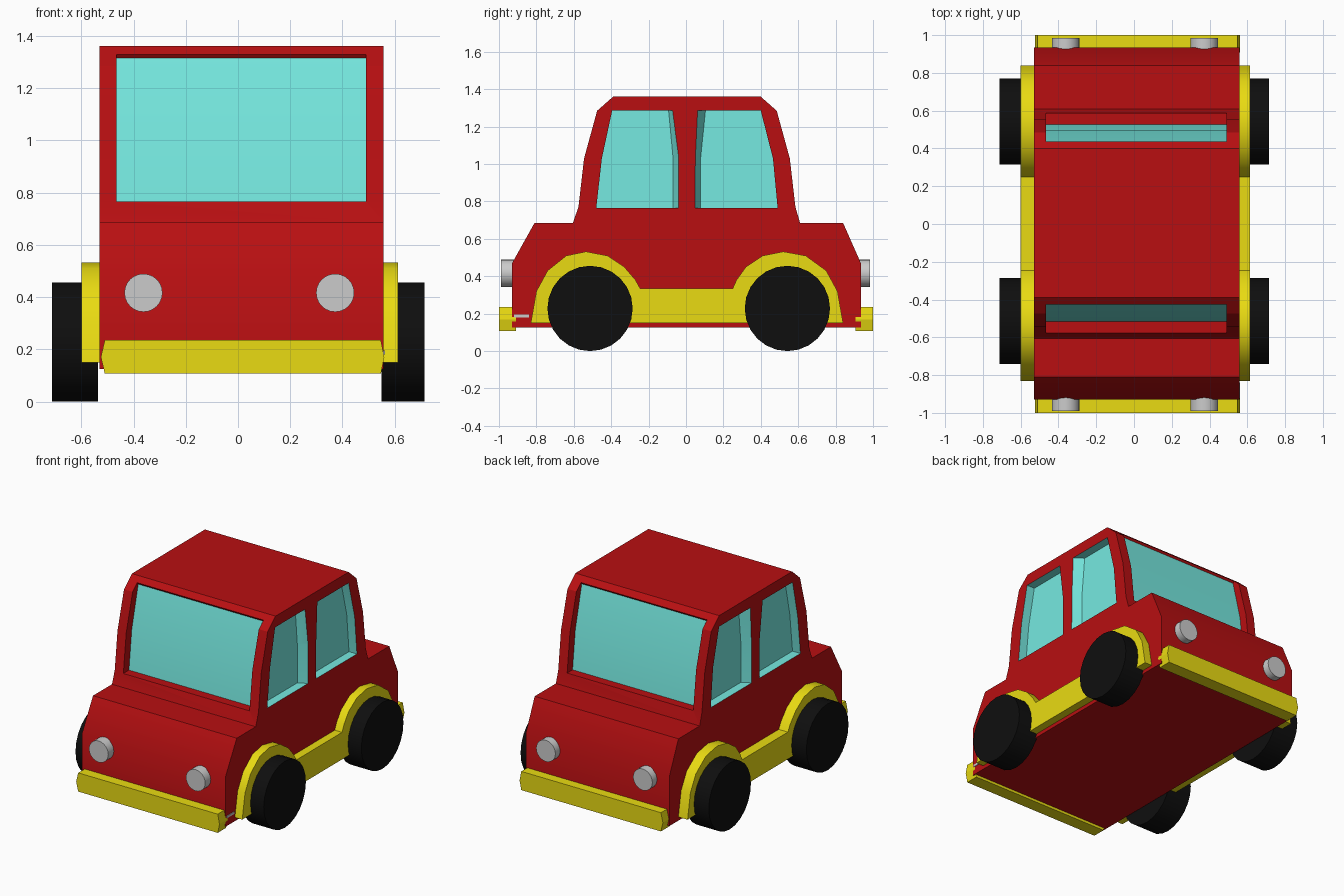
import bpy, bmesh, math

if "Cube" in bpy.data.objects:
    bpy.data.objects.remove(bpy.data.objects["Cube"])

CX = 0.0135                       # body mid plane
HALF = 0.544                      # body half width


def material(name, rgb):
    m = bpy.data.materials.new(name)
    m.diffuse_color = (*rgb, 1)
    m.use_nodes = True
    m.node_tree.nodes["Principled BSDF"].inputs["Base Color"].default_value = m.diffuse_color
    return m


RED = material("red_paint", (0.48, 0.0048, 0.0058))
YELLOW = material("yellow_trim", (0.82, 0.71, 0.006))
TEAL = material("teal_glass", (0.182, 0.82, 0.75))
BLACK = material("black_rubber", (0.0045, 0.0045, 0.0045))


def prism(bm, a, b, wall=0, cap=0):
    """Solid between two matching loops of 3D points."""
    va, vb = [bm.verts.new(p) for p in a], [bm.verts.new(p) for p in b]
    n = len(a)
    faces = [bm.faces.new((va[i], va[(i + 1) % n], vb[(i + 1) % n], vb[i])) for i in range(n)]
    caps = [bm.faces.new(va[::-1]), bm.faces.new(vb)]
    for f in faces:
        f.material_index = wall
    for f in caps:
        f.material_index = cap
    return faces


def finish(name, bm, *mats):
    bmesh.ops.recalc_face_normals(bm, faces=bm.faces)
    me = bpy.data.meshes.new(name)
    bm.to_mesh(me)
    bm.free()
    ob = bpy.data.objects.new(name, me)
    bpy.context.collection.objects.link(ob)
    for m in mats:
        me.materials.append(m)
    return ob


def smooth(ob, angle=31):
    bpy.ops.object.select_all(action='DESELECT')
    ob.select_set(True)
    bpy.context.view_layer.objects.active = ob
    bpy.ops.object.shade_smooth_by_angle(angle=math.radians(angle))


def at_x(x, pts):
    return [(x, y, z) for y, z in pts]


def slab(name, x0, x1, pts, *mats):
    bm = bmesh.new()
    prism(bm, at_x(x0, pts), at_x(x1, pts))
    return finish(name, bm, *mats)


def cylinder(name, loc, r, depth, axis, mat=None, sides=24):
    rot = (0, math.pi / 2, 0) if axis == 'X' else (math.pi / 2, 0, 0)
    bpy.ops.mesh.primitive_cylinder_add(vertices=sides, radius=r, depth=depth, location=loc, rotation=rot)
    ob = bpy.context.object
    ob.name = name
    if mat:
        ob.data.materials.append(mat)
    smooth(ob)
    return ob


# Body shell from its side profile
profile = [(-.93, .125), (-.93, .47), (-.81, .685), (-.605, .685), (-.575, .77), (-.545, 1.03),
           (-.475, 1.285), (-.39, 1.36), (.40, 1.36), (.485, 1.285), (.555, 1.03), (.585, .77),
           (.61, .685), (.84, .685), (.935, .47), (.935, .125)]
body = slab("car_body", CX - HALF, CX + HALF, profile, RED, TEAL)

# Window recesses: cutter faces carry the glass colour into the body
bm = bmesh.new()
screen = [(-.75, .765), (-.515, .765), (-.485, 1.03), (-.415, 1.315), (-.43, 1.335), (-.75, 1.335)]
for s, shift in ((1, 0), (-1, .012)):
    pts = [(s * y + shift, z) for y, z in screen]
    walls = prism(bm, at_x(-.465, pts), at_x(.49, pts))
    walls[1].material_index = walls[2].material_index = 1
# side windows: (y, z, inward y shift of the glass at the middle pillar)
front_window = [(-.48, .765, 0), (-.037, .765, -.032), (-.037, 1.03, -.032), (-.07, 1.285, -.023),
                (-.395, 1.285, 0), (-.45, 1.03, 0)]
rear_window = [(.045, .765, .033), (.49, .765, 0), (.465, 1.03, 0), (.40, 1.285, 0),
               (.06, 1.285, .044), (.048, 1.03, .03)]
for window in (front_window, rear_window):
    for s in (1, -1):
        outer = [(CX + s * (HALF + .004), y, z) for y, z, d in window]
        inner = [(CX + s * (HALF - .06), y + d, z) for y, z, d in window]
        prism(bm, outer, inner, 1, 1)
cutter = finish("window_cutter", bm, RED, TEAL)
cutter.hide_render = True
mod = body.modifiers.new("windows", 'BOOLEAN')
mod.operation, mod.solver, mod.object = 'DIFFERENCE', 'EXACT', cutter
bpy.context.view_layer.objects.active = body
bpy.ops.object.modifier_apply(modifier=mod.name)
bpy.data.objects.remove(cutter)
smooth(body)

# Fenders with running board
fender = [(-.83, .15), (-.80, .32), (-.74, .43), (-.64, .51), (-.535, .532), (-.42, .51), (-.33, .45),
          (-.27, .38), (-.245, .335), (.25, .335), (.27, .38), (.32, .45), (.41, .51), (.52, .532),
          (.64, .51), (.75, .43), (.81, .32), (.84, .15)]
smooth(slab("right_fender", .54, .613, fender, YELLOW))
smooth(slab("left_fender", -.52, -.60, fender, YELLOW))

# Wheels
for end, y in (("front", -.513), ("rear", .542)):
    cylinder(end + "_right_wheel", (.631, y, .228), .228, .165, 'X', BLACK)
    cylinder(end + "_left_wheel", (-.624, y, .228), .228, .175, 'X', BLACK)

# Bumpers with pointed ends, and lamps
tip = [(-.525, .17), (-.51, .235), (.547, .235), (.56, .17), (.547, .107), (-.51, .107)]
for end, y0, y1, lamp in (("front", -1, -.91, -.945), ("rear", .907, 1, .94)):
    bm = bmesh.new()
    prism(bm, [(x, y0, z) for x, z in tip], [(x, y1, z) for x, z in tip])
    finish(end + "_bumper", bm, YELLOW)
    for side, x in (("left", -.362), ("right", .372)):
        cylinder(f"{end}_{side}_lamp", (x, lamp, .416), .073, .09, 'Y')

# Small grey bumper bracket on the right side
slab("bumper_bracket", .5, .562, [(-.92, .18), (-.84, .18), (-.84, .195), (-.92, .195)])
